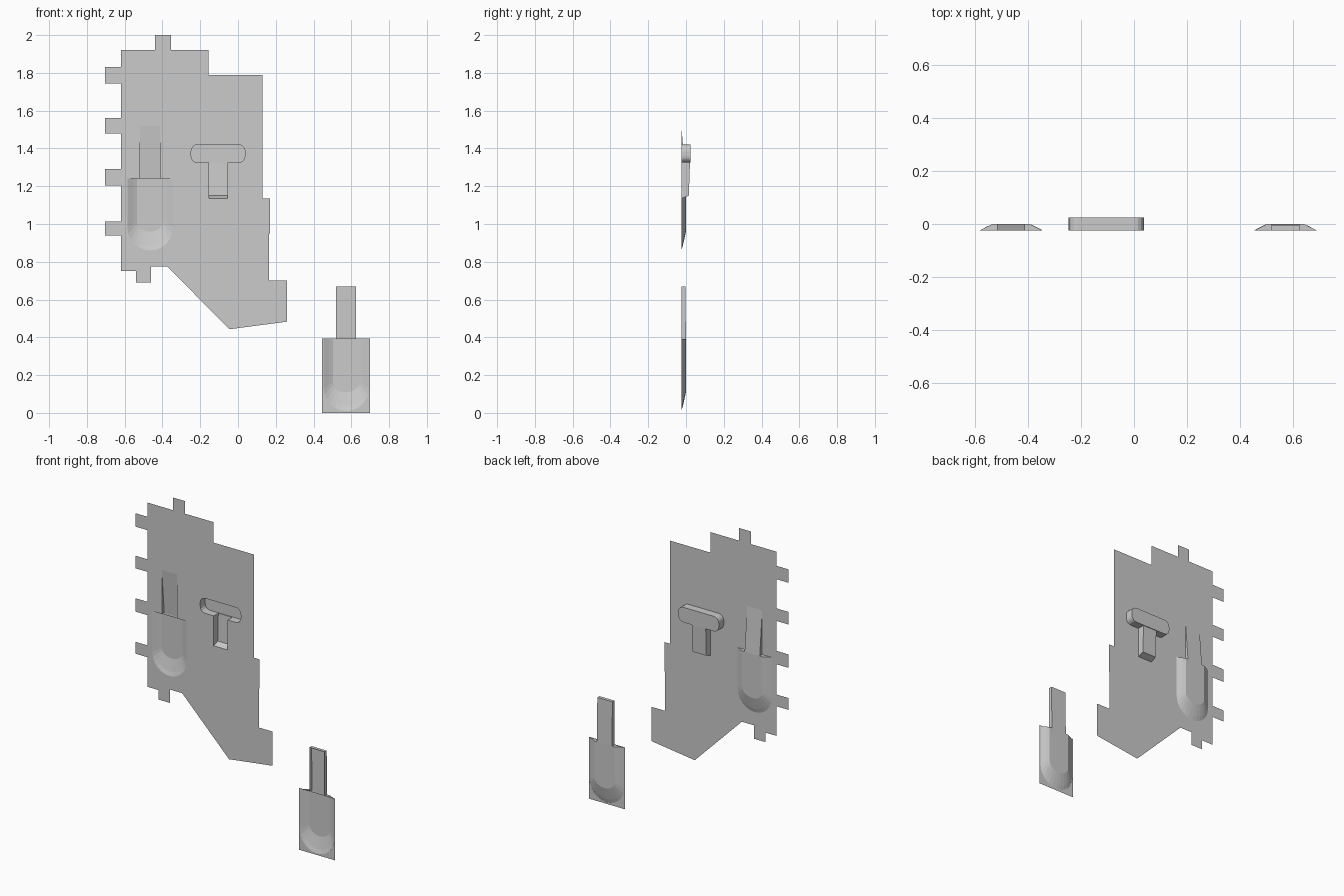
import bpy, bmesh, math

if "Cube" in bpy.data.objects:
    bpy.data.objects.remove(bpy.data.objects["Cube"])

FRONT = -0.025   # plane of the sheet
DEEP = 0.0       # floor of the tongue pockets


def finish(bm, name):
    bmesh.ops.remove_doubles(bm, verts=bm.verts, dist=0.0003)
    bmesh.ops.recalc_face_normals(bm, faces=bm.faces)
    me = bpy.data.meshes.new(name)
    bm.to_mesh(me)
    bm.free()
    ob = bpy.data.objects.new(name, me)
    bpy.context.collection.objects.link(ob)
    return ob


def sheet(name, loops, y):
    """Flat sheet from an outline and optional hole loops."""
    bm = bmesh.new()
    edges = []
    for loop in loops:
        vs = [bm.verts.new((x, y, z)) for x, z in loop]
        edges += [bm.edges.new((vs[i], vs[(i + 1) % len(vs)])) for i in range(len(vs))]
    bmesh.ops.triangle_fill(bm, edges=edges, use_beauty=True, normal=(0, -1, 0))
    return finish(bm, name)


def face(bm, pts):
    return bm.faces.new([bm.verts.new(p) for p in pts])


def rect(x0, z0, x1, z1):
    return [(x0, z0), (x1, z0), (x1, z1), (x0, z1)]


def u_shape(cx, top, half, bottom, flat, n=12):
    """Open U from top left, round the bottom, to top right."""
    pts = [(cx - half, top)]
    for i in range(n + 1):
        a = math.pi + math.pi * i / n
        pts.append((cx + half * math.cos(a), flat + (flat - bottom) * math.sin(a)))
    return pts + [(cx + half, top)]


NECK = 0.053


def pocket_outline(cx, z):
    u = u_shape(cx, z + 0.39, 0.12, z + 0.01, z + 0.13)
    return u + [(cx + NECK, z + 0.39), (cx + NECK, z + 0.67),
                (cx - NECK, z + 0.67), (cx - NECK, z + 0.39)]


def tongue_pocket(name, cx, z, deep_neck):
    bm = bmesh.new()
    top = z + 0.39
    # bowl walls, stepping inwards
    rings = []
    for half, bottom, flat, y in ((0.12, 0.01, 0.13, FRONT), (0.105, 0.035, 0.14, -0.017),
                                  (0.09, 0.07, 0.15, -0.009), (0.07, 0.11, 0.16, DEEP)):
        rings.append([(x, y, zz) for x, zz in u_shape(cx, top, half, z + bottom, z + flat)])
    for a, b in zip(rings, rings[1:]):
        for i in range(len(a) - 1):
            face(bm, (a[i], a[i + 1], b[i + 1], b[i]))
    face(bm, rings[-1])
    nt = z + 0.67
    end = -0.004 if deep_neck else FRONT
    for s in (-1, 1):
        # shoulders beside the neck
        face(bm, [(cx + s * 0.12, FRONT, top), (cx + s * NECK, FRONT, top),
                  (cx + s * NECK, DEEP, top), (cx + s * 0.07, DEEP, top)])
        # neck sides
        side = [(cx + s * NECK, FRONT, top), (cx + s * NECK, DEEP, top),
                (cx + s * NECK, end, nt)]
        if deep_neck:
            side.append((cx + s * NECK, FRONT, nt))
        face(bm, side)
    # neck floor and end
    face(bm, [(cx - NECK, DEEP, top), (cx + NECK, DEEP, top),
              (cx + NECK, end, nt), (cx - NECK, end, nt)])
    if deep_neck:
        face(bm, [(cx - NECK, FRONT, nt), (cx + NECK, FRONT, nt),
                  (cx + NECK, end, nt), (cx - NECK, end, nt)])
    finish(bm, name)
    # backing rectangle round the bowl
    sheet(name + "_backing", [rect(cx - 0.127, z, cx + 0.127, top + 0.003),
                              u_shape(cx, top, 0.12, z + 0.01, z + 0.13)], FRONT + 0.001)


# T-shaped recess outline, starting at the right of the stem
X0, X1, Z0, Z1, R = -0.248, 0.037, 1.325, 1.42, 0.035
S0, S1, SB = -0.153, -0.055, 1.135
bar = [(S1, Z0)]
for cx, cz, a0 in ((X1 - R, Z0 + R, -90), (X1 - R, Z1 - R, 0),
                   (X0 + R, Z1 - R, 90), (X0 + R, Z0 + R, 180)):
    for k in range(5):
        a = math.radians(a0 + 22.5 * k)
        bar.append((cx + R * math.cos(a), cz + R * math.sin(a)))
bar.append((S0, Z0))
stem = [(S0, SB), (S1, SB)]

# main sheet with side tabs
outline = [(-0.62, 0.75), (-0.54, 0.75), (-0.54, 0.69), (-0.46, 0.69), (-0.46, 0.775),
           (-0.375, 0.775), (-0.045, 0.443), (0.26, 0.49), (0.26, 0.70), (0.165, 0.70),
           (0.165, 0.95), (0.17, 0.95), (0.17, 1.135), (0.13, 1.135), (0.13, 1.79),
           (-0.155, 1.79), (-0.155, 1.92), (-0.355, 1.92), (-0.355, 2.0), (-0.44, 2.0),
           (-0.44, 1.92), (-0.62, 1.92)]
for hi, lo in ((1.83, 1.745), (1.56, 1.48), (1.29, 1.205), (1.013, 0.938)):
    outline += [(-0.62, hi), (-0.703, hi), (-0.703, lo), (-0.62, lo)]
PX, PZ = -0.465, 0.85
sheet("main_sheet", [outline, bar + stem, pocket_outline(PX, PZ)], FRONT)

# doubled flap at the lower corner
sheet("corner_flap", [[(-0.045, 0.443), (0.26, 0.483), (0.26, 0.70), (0.0, 0.70)]],
      FRONT + 0.0015)

# T recess walls and floors
bm = bmesh.new()
for (xa, za), (xb, zb) in zip(bar, bar[1:]):
    face(bm, [(xa, FRONT, za), (xb, FRONT, zb), (xb, 0.025, zb), (xa, 0.025, za)])
face(bm, [(x, 0.025, z) for x, z in bar])
fl = [(S0, 0.021, Z0), (S0, 0.015, SB + 0.015), (S1, 0.015, SB + 0.015), (S1, 0.021, Z0)]
fr = [(S0, FRONT, Z0), (S0, FRONT, SB), (S1, FRONT, SB), (S1, FRONT, Z0)]
face(bm, fl)
for i in range(3):
    face(bm, [fr[i], fr[i + 1], fl[i + 1], fl[i]])
face(bm, [fl[0], fl[3], (S1, 0.025, Z0), (S0, 0.025, Z0)])
finish(bm, "t_recess")

# tongue pockets: one in the sheet, one loose
tongue_pocket("sheet_pocket", PX, PZ, False)
tongue_pocket("loose_pocket", 0.573, 0.0, True)
